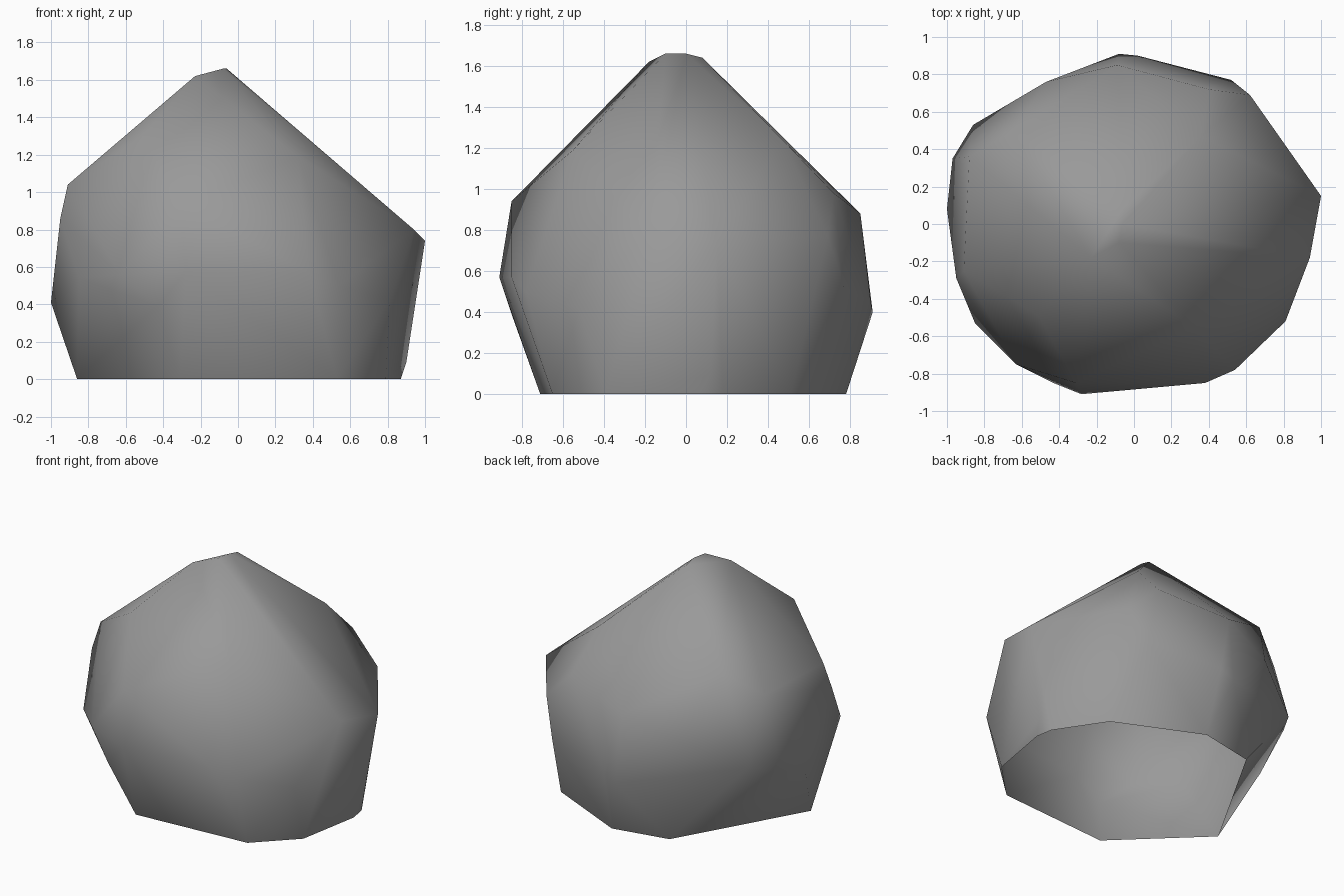
import bpy
import bmesh

# Remove the default object
default_object = bpy.data.objects.get("Cube")
if default_object is not None:
    bpy.data.objects.remove(default_object, do_unlink=True)


def make_material(name, colour):
    material = bpy.data.materials.new(name)
    material.use_nodes = True
    material.diffuse_color = colour
    shader = material.node_tree.nodes["Principled BSDF"]
    shader.inputs["Base Color"].default_value = colour
    shader.inputs["Roughness"].default_value = 0.9
    return material


# Outline of the boulder where it meets the ground (x, y)
ground_outline = [
    (.79, -.39), (.53, -.65), (-.31, -.71), (-.86, -.18), (-.36, .7),
    (.04, .78), (.63, .51), (.85, .18), (.87, .06),
]

# Corners of the widest band
belly_corners = [
    (.9, .12, .09), (-1, .08, .41), (-.97, .35, .6), (-.86, .53, .58),
    (-.47, .76, .75), (-.08, .91, .4), (.02, .9, .45), (.52, .77, .52),
    (1, .15, .74), (.94, -.18, .8), (.81, -.52, .42), (.54, -.78, .5),
    (.38, -.85, .57), (-.28, -.91, .57), (-.43, -.85, .39),
    (-.63, -.75, .56), (-.85, -.53, .54), (-.95, -.29, .86),
]

# Corners of the sloping shoulders
shoulder_corners = [
    (-.31, -.85, .94), (-.91, -.25, 1.04), (-.88, .36, 1.04),
    (-.64, .5, 1.18), (-.09, .85, .88), (.62, .69, .77), (.4, .72, .98),
    (.36, .47, 1.24), (-.51, -.49, 1.3), (.32, -.55, 1.19),
]

# Corners of the blunt peak
peak_corners = [
    (-.08, -.1, 1.66), (-.06, 0, 1.66), (-.06, .08, 1.64), (-.23, -.18, 1.62),
]


def build_boulder(name, material):
    mesh = bpy.data.meshes.new(name)
    bm = bmesh.new()
    corners = [(x, y, 0) for x, y in ground_outline]
    corners += belly_corners + shoulder_corners + peak_corners
    for corner in corners:
        bm.verts.new(corner)

    # Wrap the corners in facets, then open the underside
    hull = bmesh.ops.convex_hull(bm, input=bm.verts[:])
    unused = {v for v in hull["geom_interior"] + hull["geom_unused"]
              if isinstance(v, bmesh.types.BMVert)}
    bmesh.ops.delete(bm, geom=list(unused), context="VERTS")
    bmesh.ops.recalc_face_normals(bm, faces=bm.faces[:])
    underside = [face for face in bm.faces
                 if all(vert.co.z < .01 for vert in face.verts)]
    bmesh.ops.delete(bm, geom=underside, context="FACES")

    for face in bm.faces:
        face.smooth = True
    bm.to_mesh(mesh)
    bm.free()
    mesh.materials.append(material)
    boulder = bpy.data.objects.new(name, mesh)
    bpy.context.collection.objects.link(boulder)
    return boulder


stone_grey = make_material("stone grey", (.32, .32, .32, 1))
build_boulder("boulder", stone_grey)
